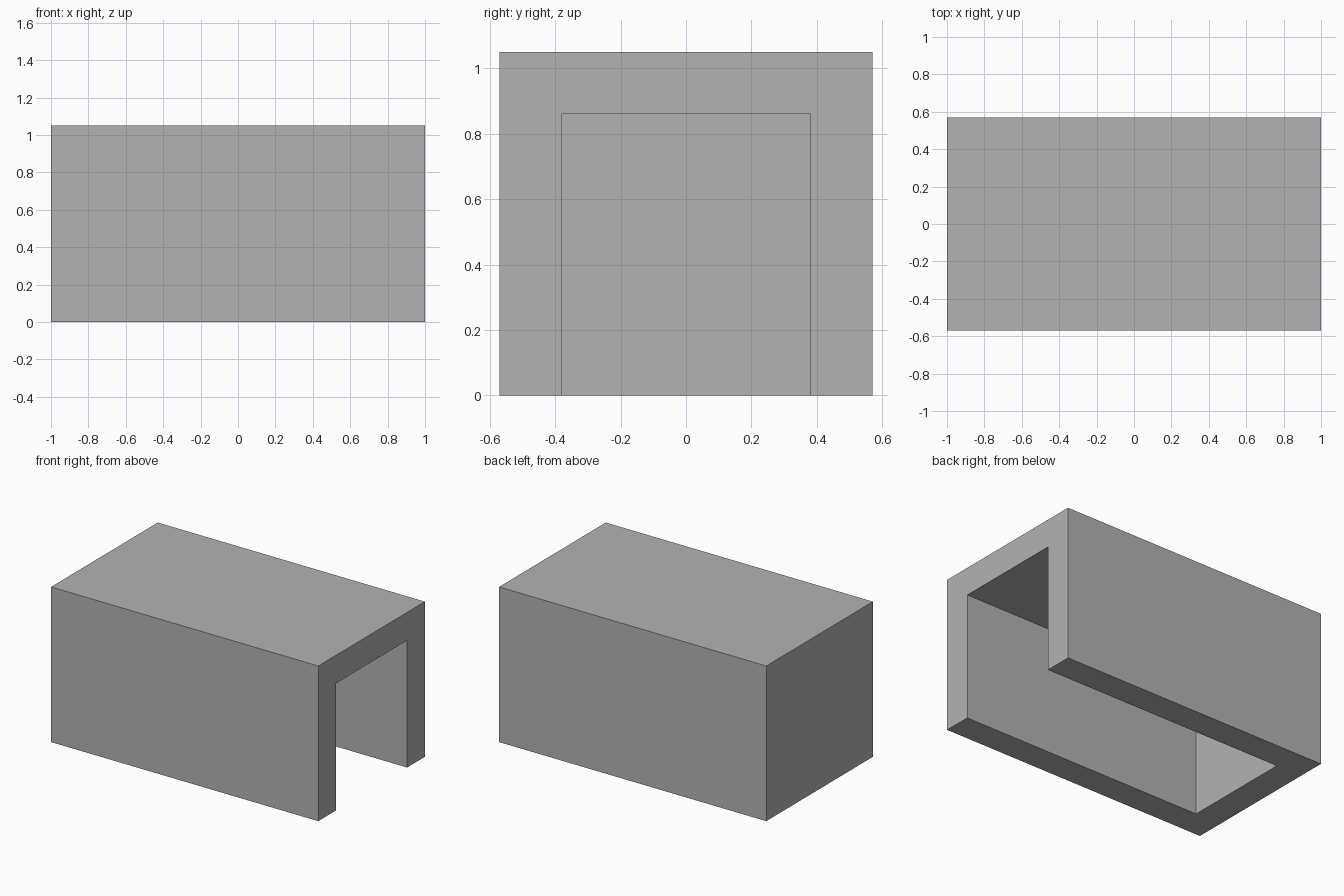
import bpy

cube = bpy.data.objects.get("Cube")
if cube:
    bpy.data.objects.remove(cube, do_unlink=True)

LENGTH, DEPTH, HEIGHT, WALL = 2.0, 1.14, 1.05, 0.19

grey = bpy.data.materials.new("grey")
grey.use_nodes = True
grey.diffuse_color = (0.45, 0.45, 0.45, 1)
grey.node_tree.nodes["Principled BSDF"].inputs["Base Color"].default_value = grey.diffuse_color


def box(name, low, high):
    """Axis-aligned box between two corners."""
    centre = [(a + b) / 2 for a, b in zip(low, high)]
    bpy.ops.mesh.primitive_cube_add(size=1, location=centre)
    obj = bpy.context.object
    obj.name = name
    obj.scale = [b - a for a, b in zip(low, high)]
    bpy.ops.object.transform_apply(location=False, rotation=False, scale=True)
    obj.data.materials.append(grey)
    return obj


# Outer block, closed at -x
x, y = LENGTH / 2, DEPTH / 2
shell = box("shell", (-x, -y, 0), (x, y, HEIGHT))

# Hollow that runs out through the bottom and the +x end
hollow = box("hollow_cutter", (-x + WALL, -y + WALL, -WALL),
             (x + WALL, y - WALL, HEIGHT - WALL))

cut = shell.modifiers.new("hollow", 'BOOLEAN')
cut.operation = 'DIFFERENCE'
cut.solver = 'EXACT'
cut.object = hollow

# Apply the cut, then drop the cutter
bpy.context.view_layer.objects.active = shell
bpy.ops.object.modifier_apply(modifier=cut.name)
bpy.data.objects.remove(hollow, do_unlink=True)
